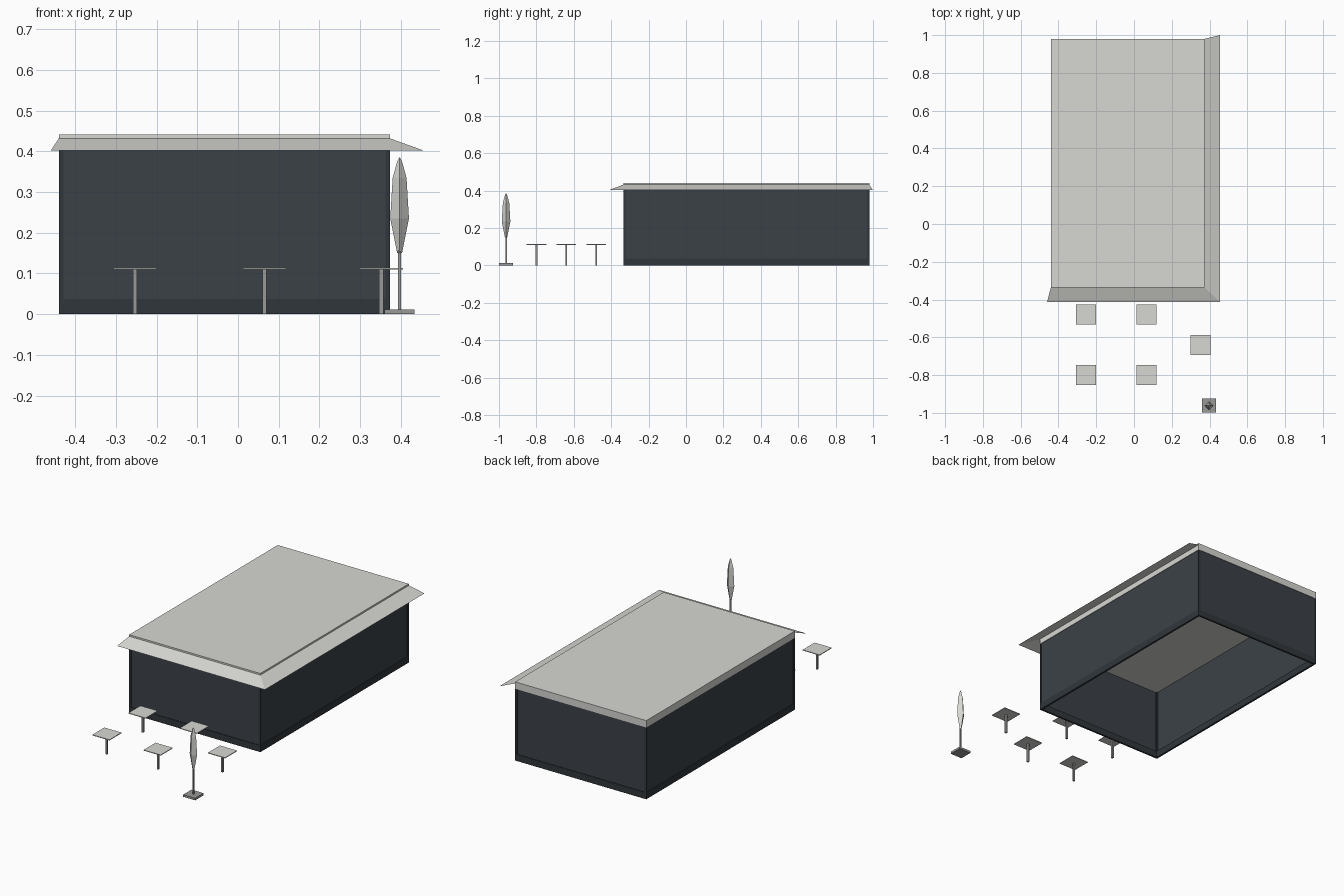
import bpy, bmesh
from mathutils import Vector

cube = bpy.data.objects.get("Cube")
if cube:
    bpy.data.objects.remove(cube)


def material(name, r, g, b):
    m = bpy.data.materials.new(name)
    m.use_nodes = True
    m.diffuse_color = (r, g, b, 1)
    m.node_tree.nodes["Principled BSDF"].inputs["Base Color"].default_value = (r, g, b, 1)
    return m


PALE = material("pale grey", 0.68, 0.68, 0.65)
METAL = material("mid grey", 0.32, 0.32, 0.31)
WALL = material("dark slate", 0.044, 0.053, 0.062)
FRAME = material("darker slate", 0.03, 0.037, 0.044)


def mesh_object(name, bm, *mats):
    me = bpy.data.meshes.new(name)
    bm.to_mesh(me)
    bm.free()
    for m in mats:
        me.materials.append(m)
    ob = bpy.data.objects.new(name, me)
    bpy.context.collection.objects.link(ob)
    return ob


def box(name, lo, hi, mat):
    lo, hi = Vector(lo), Vector(hi)
    bm = bmesh.new()
    bmesh.ops.create_cube(bm, size=1)
    for v in bm.verts:
        v.co = (lo + hi) / 2 + v.co * (hi - lo)
    return mesh_object(name, bm, mat)


def standing_box(name, x, y, half, z0, z1, mat):
    return box(name, (x - half, y - half, z0), (x + half, y + half, z1), mat)


# Building extents
X0, X1, Y0, Y1 = -0.44, 0.373, -0.335, 0.98
EAVE, TOP = 0.402, 0.441
POST, SILL, RECESS = 0.011, 0.037, 0.003

# Wall panels: four sheets around an open-bottomed room, set just behind the frame
bm = bmesh.new()
ring = [(X0 + RECESS, Y0 + RECESS), (X1 - RECESS, Y0 + RECESS),
        (X1 - RECESS, Y1 - RECESS), (X0 + RECESS, Y1 - RECESS)]
for a, b in zip(ring, ring[1:] + ring[:1]):
    bm.faces.new([bm.verts.new(p) for p in
                  ((*a, 0), (*b, 0), (*b, EAVE), (*a, EAVE))])
mesh_object("wall_panels", bm, WALL)

# Frame: corner posts and low sills
for side, x in (("right", X0), ("left", X1 - POST)):
    for end, y in (("front", Y0), ("back", Y1 - POST)):
        box(f"{end}_{side}_post", (x, y, 0), (x + POST, y + POST, EAVE), FRAME)
    box(f"{side}_sill", (x, Y0 + POST, 0), (x + POST, Y1 - POST, SILL), FRAME)
for end, y in (("front", Y0), ("back", Y1 - POST)):
    box(f"{end}_sill", (X0 + POST, y, 0), (X1 - POST, y + POST, SILL), FRAME)

# Roof slab
box("roof", (X0, Y0, EAVE), (X1, Y1, TOP), PALE)

# Sloping awning along the front and left sides, mitred at the shared corner
bm = bmesh.new()
inner = [bm.verts.new((x, y, 0.432)) for x, y in ((X0, Y0), (X1, Y0), (X1, Y1))]
outer = [bm.verts.new((x, y, EAVE)) for x, y in ((-0.46, -0.413), (0.456, -0.413), (0.456, 1.0))]
for i in range(2):
    bm.faces.new((outer[i], outer[i + 1], inner[i + 1], inner[i]))
mesh_object("awning", bm, PALE)

# Tables
for i, (x, y) in enumerate([(-0.253, -0.48), (0.065, -0.48), (0.352, -0.64),
                            (-0.253, -0.80), (0.065, -0.80)], 1):
    standing_box(f"table_top_{i}", x, y, 0.053, 0.110, 0.114, PALE)
    standing_box(f"table_leg_{i}", x, y, 0.005, 0, 0.110, METAL)

# Closed parasol: base, pole and a four-sided folded canopy
PX, PY = 0.397, -0.962
standing_box("parasol_base", PX, PY, 0.037, 0, 0.012, METAL)
standing_box("parasol_pole", PX, PY, 0.004, 0.012, 0.16, METAL)

bm = bmesh.new()
rings = []
for r, z in ((0.006, 0.15), (0.023, 0.235), (0.017, 0.335), (0.006, 0.375), (0.001, 0.385)):
    rings.append([bm.verts.new((PX + r * dx, PY + r * dy, z))
                  for dx, dy in ((1, 0), (0, 1), (-1, 0), (0, -1))])
for low, high in zip(rings, rings[1:]):
    for i in range(4):
        j = (i + 1) % 4
        bm.faces.new((low[i], low[j], high[j], high[i]))
bm.faces.new(rings[0][::-1])
bm.faces.new(rings[-1])
mesh_object("parasol_canopy", bm, PALE)
